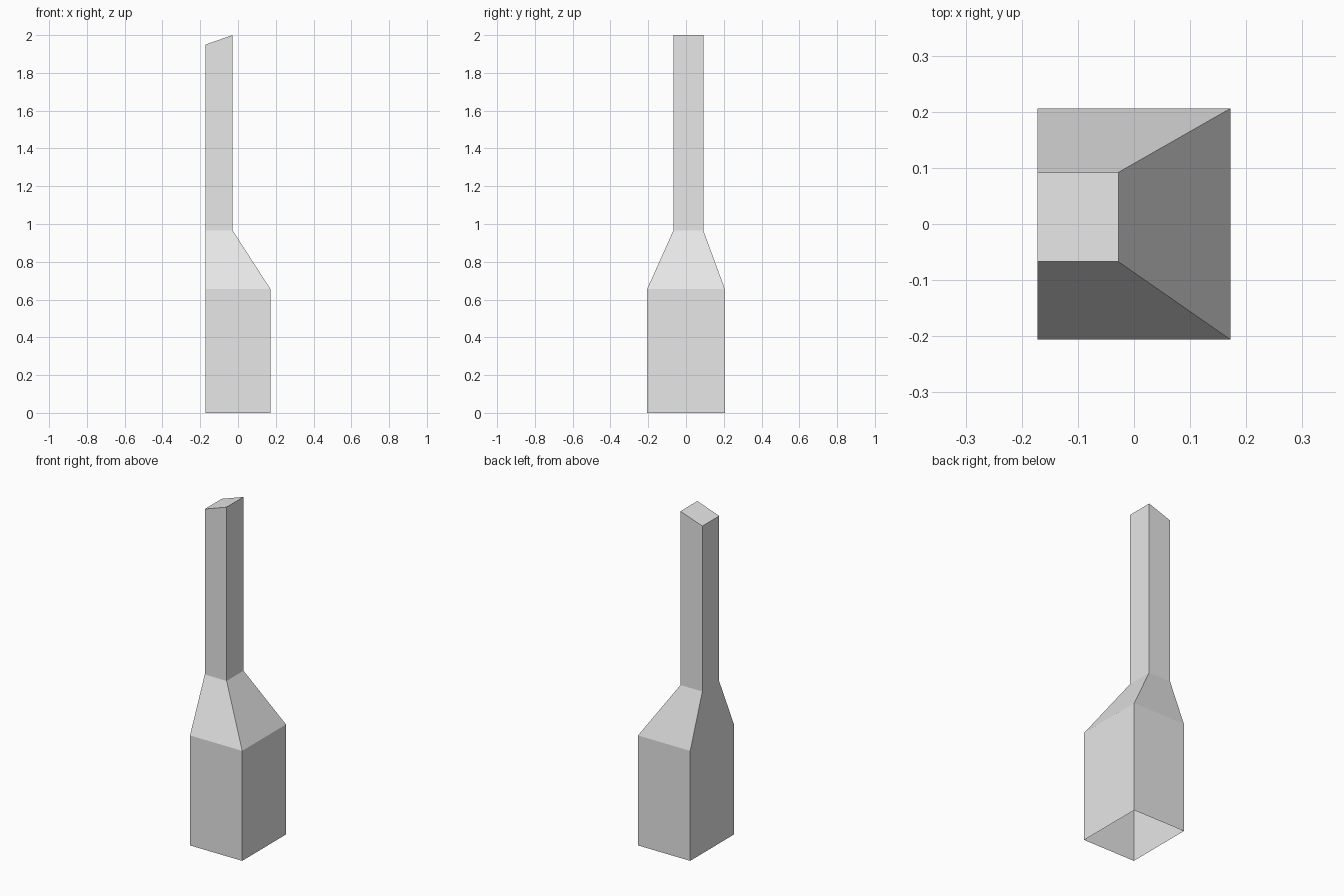
import bpy
import bmesh

cube = bpy.data.objects.get("Cube")
if cube:
    bpy.data.objects.remove(cube, do_unlink=True)

# Single plain grey material
grey = bpy.data.materials.new("light_grey")
grey.use_nodes = True
colour = (0.8, 0.8, 0.8, 1)
grey.diffuse_color = colour
grey.node_tree.nodes["Principled BSDF"].inputs["Base Color"].default_value = colour

BACK_X = -0.172      # flat wall shared by base, shoulder and shaft


def ring(bm, x_max, y_min, y_max, z_low, z_high):
    """Rectangular section; z_low on the flat wall, z_high on the opposite side."""
    corners = [(BACK_X, y_min, z_low), (x_max, y_min, z_high),
               (x_max, y_max, z_high), (BACK_X, y_max, z_low)]
    return [bm.verts.new(c) for c in corners]


bm = bmesh.new()
base = (0.172, -0.206, 0.206)
shaft = (-0.028, -0.067, 0.092)
rings = [ring(bm, *base, 0, 0),              # open foot
         ring(bm, *base, 0.655, 0.655),      # base top
         ring(bm, *shaft, 0.965, 0.965),     # shoulder top
         ring(bm, *shaft, 1.95, 2.0)]        # slanted shaft top

# Side walls between neighbouring sections
for low, high in zip(rings, rings[1:]):
    for i in range(4):
        j = (i + 1) % 4
        bm.faces.new((low[i], low[j], high[j], high[i]))

# Slanted cap; the foot stays open
bm.faces.new(rings[-1])

mesh = bpy.data.meshes.new("chimney")
bm.to_mesh(mesh)
bm.free()
mesh.materials.append(grey)
chimney = bpy.data.objects.new("chimney", mesh)
bpy.context.collection.objects.link(chimney)
